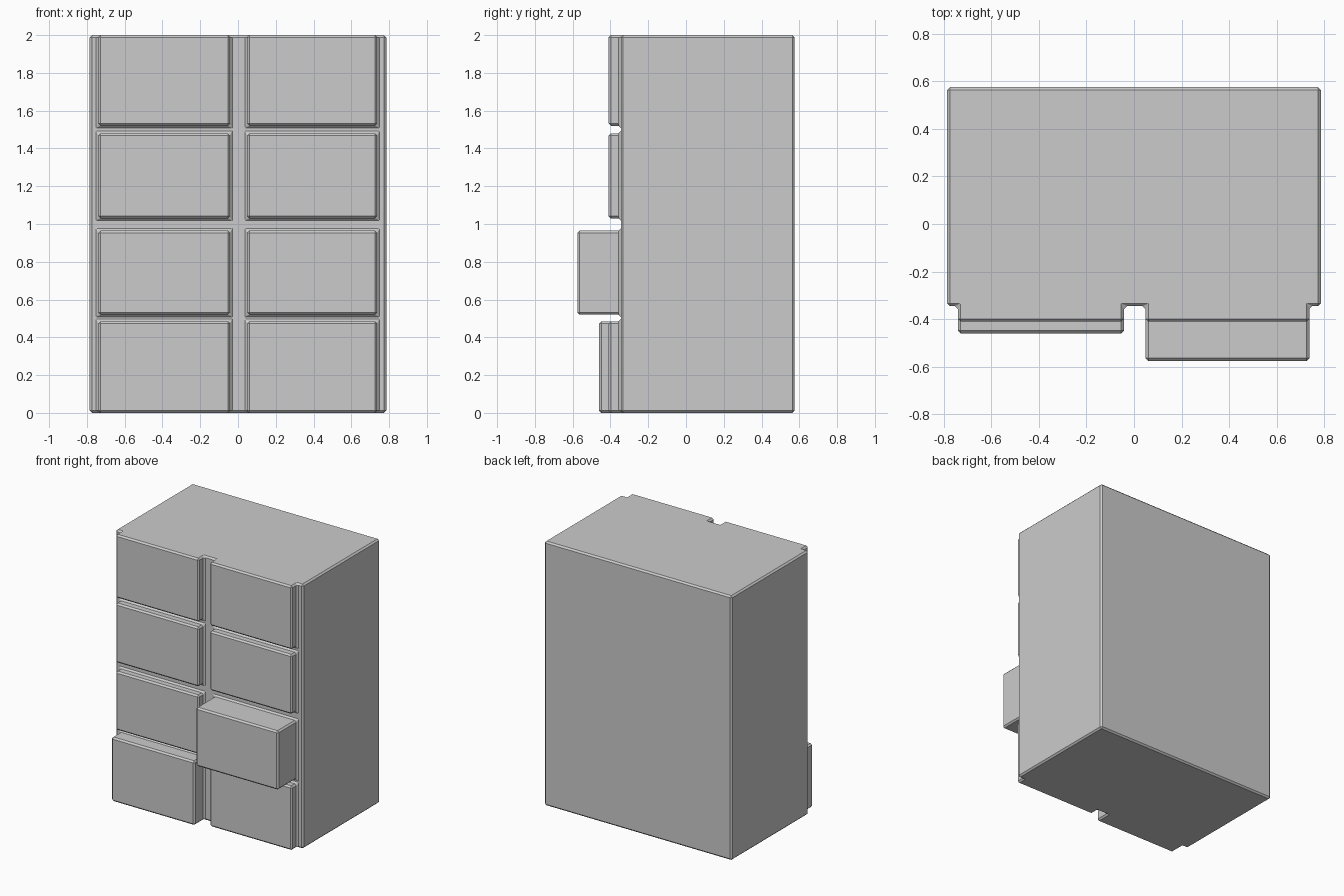
import bpy
import bmesh

cube = bpy.data.objects.get("Cube")
if cube:
    bpy.data.objects.remove(cube, do_unlink=True)

# Grey finish
grey = (0.6, 0.6, 0.6, 1)
mat = bpy.data.materials.new("plain grey")
mat.use_nodes = True
mat.diffuse_color = grey
mat.node_tree.nodes["Principled BSDF"].inputs["Base Color"].default_value = grey

# Column and row lines of the front; odd columns and even rows are drawers
xs = [-0.785, -0.74, -0.042, 0.048, 0.737, 0.785]
zs = [0, 0.485, 0.52, 0.965, 1.03, 1.48, 1.52, 2]
front, back = -0.345, 0.575
depth = 0.065
pulled = {(1, 0): 0.115, (3, 2): 0.23}

# Front panel grid
bm = bmesh.new()
grid = [[bm.verts.new((x, front, z)) for z in zs] for x in xs]
cells = {}
for i in range(len(xs) - 1):
    for j in range(len(zs) - 1):
        cells[i, j] = bm.faces.new((grid[i][j], grid[i + 1][j],
                                    grid[i + 1][j + 1], grid[i][j + 1]))

# Cabinet body, drawn back from the front panel
body = bmesh.ops.extrude_face_region(bm, geom=list(cells.values()), use_keep_orig=True)
for v in body["geom"]:
    if isinstance(v, bmesh.types.BMVert):
        v.co.y = back

# Drawer fronts, some pulled out
for (i, j), face in cells.items():
    if i % 2 and j % 2 == 0:
        new = bmesh.ops.extrude_discrete_faces(bm, faces=[face])["faces"][0]
        for v in new.verts:
            v.co.y -= pulled.get((i, j), depth)

# Merge the flat areas into single faces
bmesh.ops.remove_doubles(bm, verts=bm.verts, dist=0.0001)
bmesh.ops.dissolve_limit(bm, angle_limit=0.01, verts=bm.verts, edges=bm.edges)
bmesh.ops.recalc_face_normals(bm, faces=bm.faces)

mesh = bpy.data.meshes.new("drawer_cabinet")
bm.to_mesh(mesh)
bm.free()
mesh.materials.append(mat)
cabinet = bpy.data.objects.new("drawer_cabinet", mesh)
bpy.context.collection.objects.link(cabinet)

# Chamfered edges
bevel = cabinet.modifiers.new("chamfer", 'BEVEL')
bevel.width = 0.012
bevel.segments = 1
bevel.limit_method = 'ANGLE'
